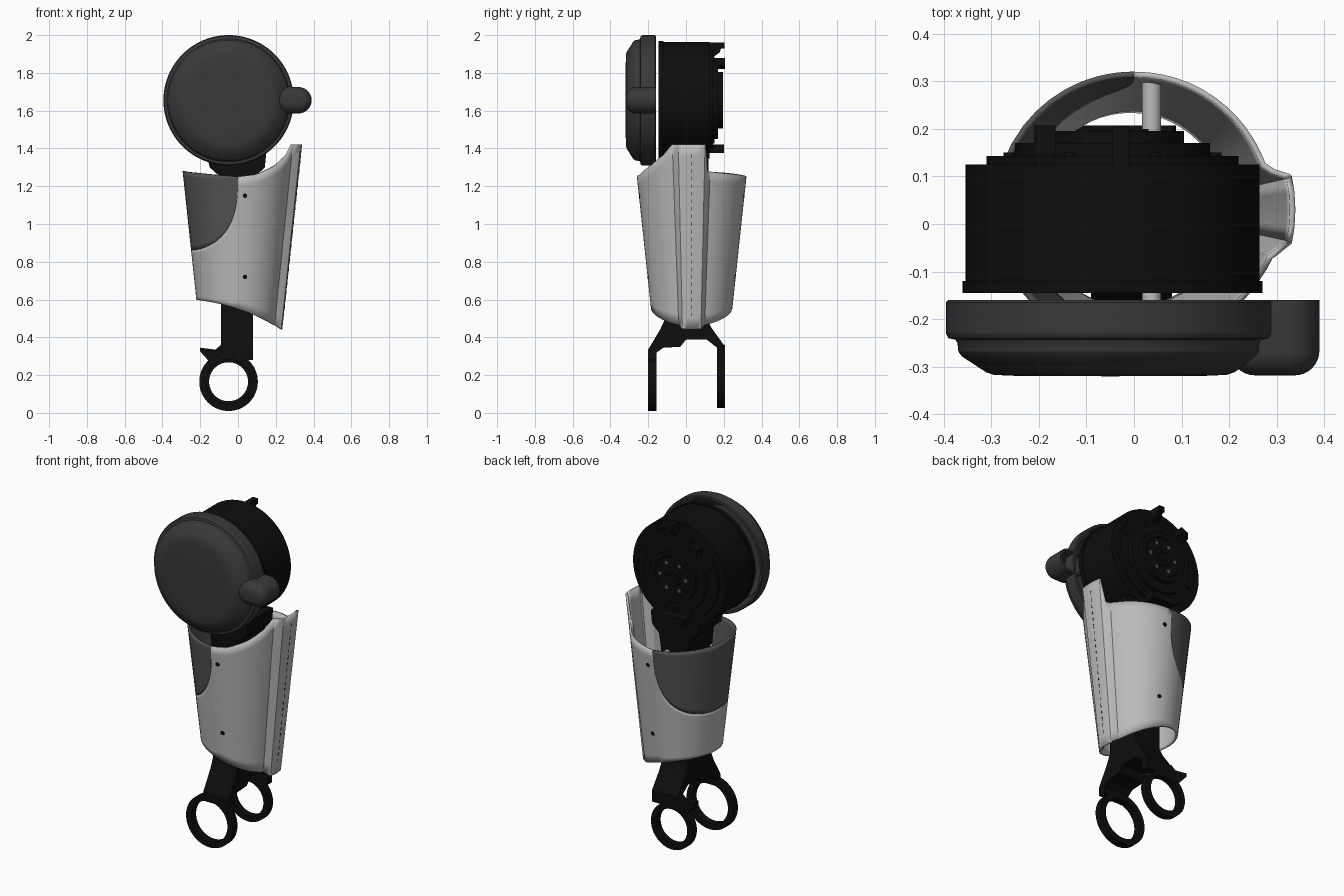
import bpy, bmesh
from math import sin, cos, pi, radians, degrees, sqrt, atan

if "Cube" in bpy.data.objects:
    bpy.data.objects.remove(bpy.data.objects["Cube"])


def material(name, v):
    m = bpy.data.materials.new(name)
    m.diffuse_color = (v, v, v, 1)
    m.use_nodes = True
    m.node_tree.nodes["Principled BSDF"].inputs["Base Color"].default_value = m.diffuse_color
    return m


LIGHT, PANEL = material("light_grey", 0.5), material("dark_grey", 0.09)
CAP, BLACK = material("charcoal", 0.04), material("black", 0.004)


def make(name, verts, faces, mat, recalc=True):
    me = bpy.data.meshes.new(name)
    me.from_pydata(verts, [], faces)
    if recalc:
        bm = bmesh.new()
        bm.from_mesh(me)
        bmesh.ops.recalc_face_normals(bm, faces=bm.faces)
        bm.to_mesh(me)
        bm.free()
    me.materials.append(mat)
    ob = bpy.data.objects.new(name, me)
    bpy.context.collection.objects.link(ob)
    return ob


def loft(name, rings, mat, wrap=False):
    """Skin closed rings; cap both ends, or wrap last ring to first."""
    n, k = len(rings[0]), len(rings)
    verts = [p for r in rings for p in r]
    faces = []
    for j in range(k if wrap else k - 1):
        a, b = j * n, ((j + 1) % k) * n
        faces += [(a + i, a + (i + 1) % n, b + (i + 1) % n, b + i) for i in range(n)]
    if not wrap:
        faces += [tuple(range(n)), tuple(range((k - 1) * n, k * n))]
    return make(name, verts, faces, mat)


def lathe(name, profile, cx, cz, mat, n=64, wrap=False):
    """Turn (radius, y) points about an axis along y."""
    rings = [[(cx + r * cos(2 * pi * i / n), y, cz + r * sin(2 * pi * i / n))
              for i in range(n)] for r, y in profile]
    return loft(name, rings, mat, wrap)


def prism(name, pts, axis, lo, hi, mat):
    """Extrude (y,z) points along x, or (x,z) points along y."""
    f = (lambda p, d: (d, p[0], p[1])) if axis == 'x' else (lambda p, d: (p[0], d, p[1]))
    return loft(name, [[f(p, d) for p in pts] for d in (lo, hi)], mat)


def interp(table, x):
    for (x0, y0), (x1, y1) in zip(table, table[1:]):
        if x <= x1:
            return y0 + (y1 - y0) * (x - x0) / (x1 - x0)
    return table[-1][1]


# --- Tapered sleeve: radius, ridge and edge curves ---
CY = 0.03
TOP = [(-180, 1.28), (-140, 1.27), (-90, 1.25), (-70, 1.262), (-47, 1.31), (-30, 1.365),
       (-20, 1.42), (13, 1.42), (16, 1.28), (30, 1.27), (90, 1.25), (140, 1.27), (180, 1.28)]
N = 2.8


def radius(z):
    return 0.29 + 0.107 * (z - 1.25)


def ridge(t):
    return 0.031 * max(0, min(1, (0.34 - abs(t)) / 0.13))


def z_top(t):
    return interp(TOP, degrees(t))


def z_bottom(t):
    x = 0.205 * cos(t) + ridge(t)
    return 0.55 - 0.34 * x - 0.5 * x * x


def z_panel(t):
    a = min(1, (pi - abs(t)) / (pi / 2))
    return z_top(t) - 0.415 * max(0, 1 - a ** N) ** (1 / N)


def skin(name, angles, low, high, mat, closed, rows=16):
    verts = []
    for t in angles:
        for j in range(rows + 1):
            z = low(t) + (high(t) - low(t)) * j / rows
            r = radius(z) + ridge(t)
            verts.append((r * cos(t), CY + r * sin(t), z))
    m, c = rows + 1, len(angles)
    faces = []
    for i in range(c if closed else c - 1):
        k = (i + 1) % c
        faces += [(i * m + j, k * m + j, k * m + j + 1, i * m + j + 1) for j in range(rows)]
    ob = make(name, verts, faces, mat, recalc=False)
    mod = ob.modifiers.new("wall", 'SOLIDIFY')
    mod.thickness, mod.offset = 0.012, -1


edge = [pi / 2 * sin(pi / 2 * i / 16) ** (2 / N) for i in range(17)]
edge += [radians(d) for d in (6, 12, 18)]
edge = sorted({round(a, 5) for a in edge})
half = round(pi / 2, 5)
back_right = [radians(d) for d in range(-84, 90, 6)]
extra = [radians(d) for d in (-20, 13, 16)] + [s * v for s in (-1, 1) for v in (0.21, 0.34)]
left = sorted({round(pi - a, 5) for a in edge})
right = sorted({round(a, 5) for a in back_right + extra})
all_angles = sorted(set(left + right + [-a for a in left if a < 3.1415]))
skin("sleeve", all_angles, z_bottom,
     lambda t: z_panel(t) if abs(t) > half else z_top(t), LIGHT, True)


# Dark inset panel on the left, running through the -x direction
def fold(t):
    return t if t <= pi else t - 2 * pi


panel_angles = left + [2 * pi - a for a in reversed(left) if a < 3.1415]
skin("side_panel", panel_angles, lambda t: z_panel(fold(t)),
     lambda t: z_top(fold(t)), PANEL, False)

# Cross posts inside the sleeve with screw heads
for z in (1.15, 0.72):
    h = sqrt(radius(z) ** 2 - 0.035 ** 2)
    lathe("cross_post", [(0.02, CY - h + 0.006), (0.02, CY + h - 0.006)], 0.037, z, LIGHT, 24)
    for s in (-1, 1):
        lathe("screw_head", [(0.012, CY + s * (h - 0.01)), (0.012, CY + s * (h + 0.002))],
              0.037, z, BLACK, 16)

# Stitch-like slots down the ridge
for i in range(22):
    z = 0.52 + i * 0.04
    x = radius(z) + 0.031
    d = 0.0107 * 0.1
    loft("ridge_slot", [[(x - 0.004 + s + k * d, CY + y, z + k * 0.01)
                         for s, y in ((0, -.002), (0.005, -.002), (0.005, .002), (0, .002))]
                        for k in (-1, 1)], BLACK)

# --- Front cap: hollow stepped disc ---
CX, CZ = -0.05, 1.655
lathe("front_cap", [(0.001, -0.303), (0.238, -0.3), (0.3, -0.258), (0.305, -0.24), (0.33, -0.23),
                    (0.33, -0.16), (0.341, -0.16), (0.345, -0.165), (0.345, -0.23),
                    (0.340, -0.24), (0.325, -0.243), (0.321, -0.25), (0.319, -0.268),
                    (0.312, -0.278), (0.26, -0.312), (0.245, -0.317), (0.2, -0.319),
                    (0.001, -0.32)], CX, CZ, CAP, 96)

# Rounded thumb lug on the cap, hollow behind


def capsule(r, y, n=32):
    pts = []
    for i in range(n):
        a = -pi / 2 + 2 * pi * (i + 0.5) / n
        pts.append(((0.32 if cos(a) > 0 else 0.272) + r * cos(a), y, CZ + r * sin(a)))
    return pts


lug = [(0.02, -0.3), (0.057, -0.27), (0.057, -0.16), (0.07, -0.16)]
lug += [(0.018 + 0.052 * cos(i * pi / 16), -0.266 - 0.052 * sin(i * pi / 16)) for i in range(9)]
loft("cap_lug", [capsule(r, y) for r, y in lug], CAP)

# --- Drum housing with stepped back ---
MX = -0.045
lathe("drum_housing", [(0.001, -0.145), (0.315, -0.145), (0.315, -0.12), (0.309, -0.12),
                       (0.309, 0.125), (0.265, 0.125), (0.265, 0.143), (0.205, 0.143),
                       (0.205, 0.17), (0.15, 0.17), (0.15, 0.195), (0.12, 0.195),
                       (0.115, 0.188), (0.055, 0.188), (0.05, 0.196), (0.03, 0.196),
                       (0.025, 0.18), (0.001, 0.18)], MX, CZ, BLACK, 96)
for i in range(6):
    a = i * pi / 3
    lathe("hub_hole", [(0.011, 0.18), (0.011, 0.1895)], MX + 0.085 * cos(a),
          CZ + 0.085 * sin(a), PANEL, 16)
for i in range(8):
    a = (i + 0.5) * pi / 4
    lathe("back_bolt", [(0.012, 0.14), (0.012, 0.15)], MX + 0.235 * cos(a),
          CZ + 0.235 * sin(a), BLACK, 12)

# Ears at the drum's rear edge
prism("top_ear", [(0.1, 1.93), (0.1, 1.962), (0.205, 1.962), (0.205, 1.93), (0.185, 1.93),
                  (0.18, 1.91), (0.14, 1.88), (0.1, 1.88)], 'x', -0.045, -0.01, BLACK)
prism("side_ear", [(-0.21, 1.86), (-0.165, 1.88), (-0.165, 1.84), (-0.21, 1.82)],
      'y', 0.12, 0.207, BLACK)
prism("bottom_ear", [(-0.12, 1.42), (0.03, 1.42), (0.03, 1.375), (-0.12, 1.375)],
      'y', 0.1, 0.2, BLACK)

# --- Neck and forked arm ---
prism("neck", [(-0.17, 1.38), (0.15, 1.38), (0.142, 1.3), (0.095, 1.255), (0.08, 1.15),
               (-0.09, 1.15), (-0.1, 1.255), (-0.15, 1.3)], 'y', -0.12, 0.12, BLACK)
prism("forked_arm", [(-0.2, 0.28), (-0.2, 0.335), (-0.135, 0.445), (-0.11, 0.5), (-0.1, 1.2),
                     (0.1, 1.2), (0.11, 0.5), (0.135, 0.45), (0.207, 0.35), (0.207, 0.28),
                     (0.165, 0.28), (0.165, 0.345), (0.11, 0.388), (0.0, 0.388), (-0.03, 0.35),
                     (-0.12, 0.345), (-0.155, 0.32), (-0.155, 0.28)], 'x', -0.09, 0.08, BLACK)
for name, ro, ri, y0, y1 in (("front_ring", 0.155, 0.12, -0.2, -0.155),
                             ("back_ring", 0.138, 0.103, 0.165, 0.207)):
    lathe(name, [(ro, y0), (ro, y1), (ri, y1), (ri, y0)], CX, 0.165, BLACK, 64, True)
    # Small lobes around each ring
    for i in range(6):
        a = radians(30 + 60 * i)
        lathe(name + "_lobe", [(0.016, y0), (0.016, y1)], CX + (ro - 0.015) * cos(a),
              0.165 + (ro - 0.015) * sin(a), BLACK, 16)
prism("back_spur", [(-0.2, 0.345), (-0.2, 0.325), (-0.155, 0.275), (-0.12, 0.265),
                    (-0.08, 0.29), (-0.09, 0.36), (-0.12, 0.335)], 'y', 0.165, 0.207, BLACK)

# Smooth shading with crisp edges
bpy.ops.object.select_all(action='DESELECT')
for ob in bpy.context.collection.objects:
    ob.select_set(True)
    bpy.context.view_layer.objects.active = ob
bpy.ops.object.shade_smooth_by_angle(angle=radians(25))
